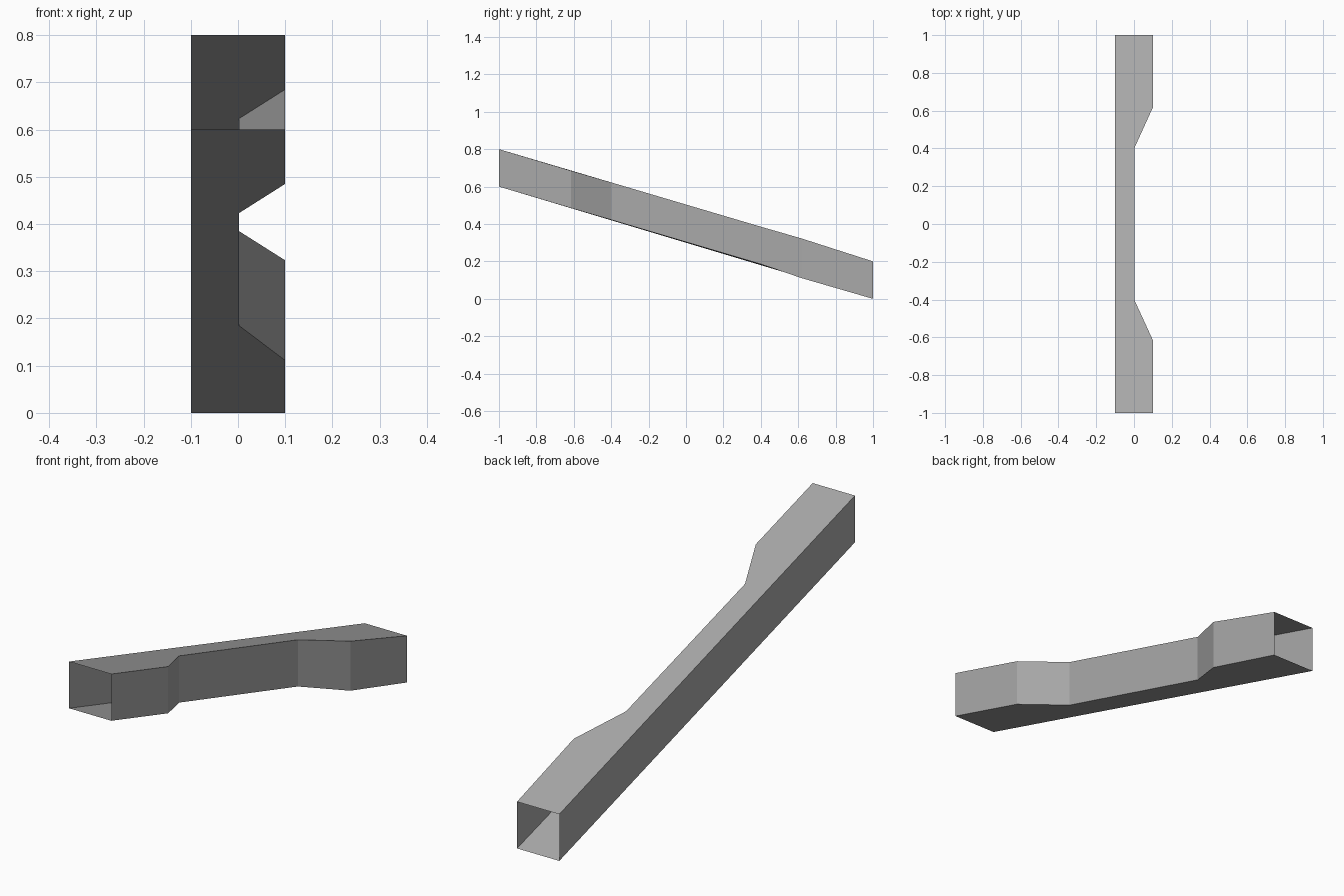
import bpy
import bmesh

if "Cube" in bpy.data.objects:
    bpy.data.objects.remove(bpy.data.objects["Cube"], do_unlink=True)

# Single matte grey
grey = bpy.data.materials.new("plain_grey")
grey.use_nodes = True
colour = (0.4, 0.4, 0.4, 1)
grey.diffuse_color = colour
grey.node_tree.nodes["Principled BSDF"].inputs["Base Color"].default_value = colour

# Plan outline, counter-clockwise from the high front end: x, y, bottom z, top z
outline = [
    (-0.1, -1.0, 0.6, 0.8),
    (0.1, -1.0, 0.6, 0.8),
    (0.1, -0.615, 0.485, 0.685),
    (0.002, -0.402, 0.423, 0.623),
    (0.002, 0.402, 0.185, 0.385),
    (0.1, 0.617, 0.111, 0.323),
    (0.1, 1.0, 0.0, 0.2),
    (-0.1, 1.0, 0.0, 0.2),
]

bm = bmesh.new()
bottom = [bm.verts.new((x, y, low)) for x, y, low, high in outline]
top = [bm.verts.new((x, y, high)) for x, y, low, high in outline]

# Roof and floor of the duct
bm.faces.new(top)
bm.faces.new(bottom[::-1])

# Side walls; both end openings stay uncovered
count = len(outline)
for i in range(count):
    j = (i + 1) % count
    if outline[i][1] == outline[j][1]:
        continue
    bm.faces.new((bottom[i], bottom[j], top[j], top[i]))

mesh = bpy.data.meshes.new("sloping_duct")
bm.to_mesh(mesh)
bm.free()
mesh.materials.append(grey)
duct = bpy.data.objects.new("sloping_duct", mesh)
bpy.context.collection.objects.link(duct)
